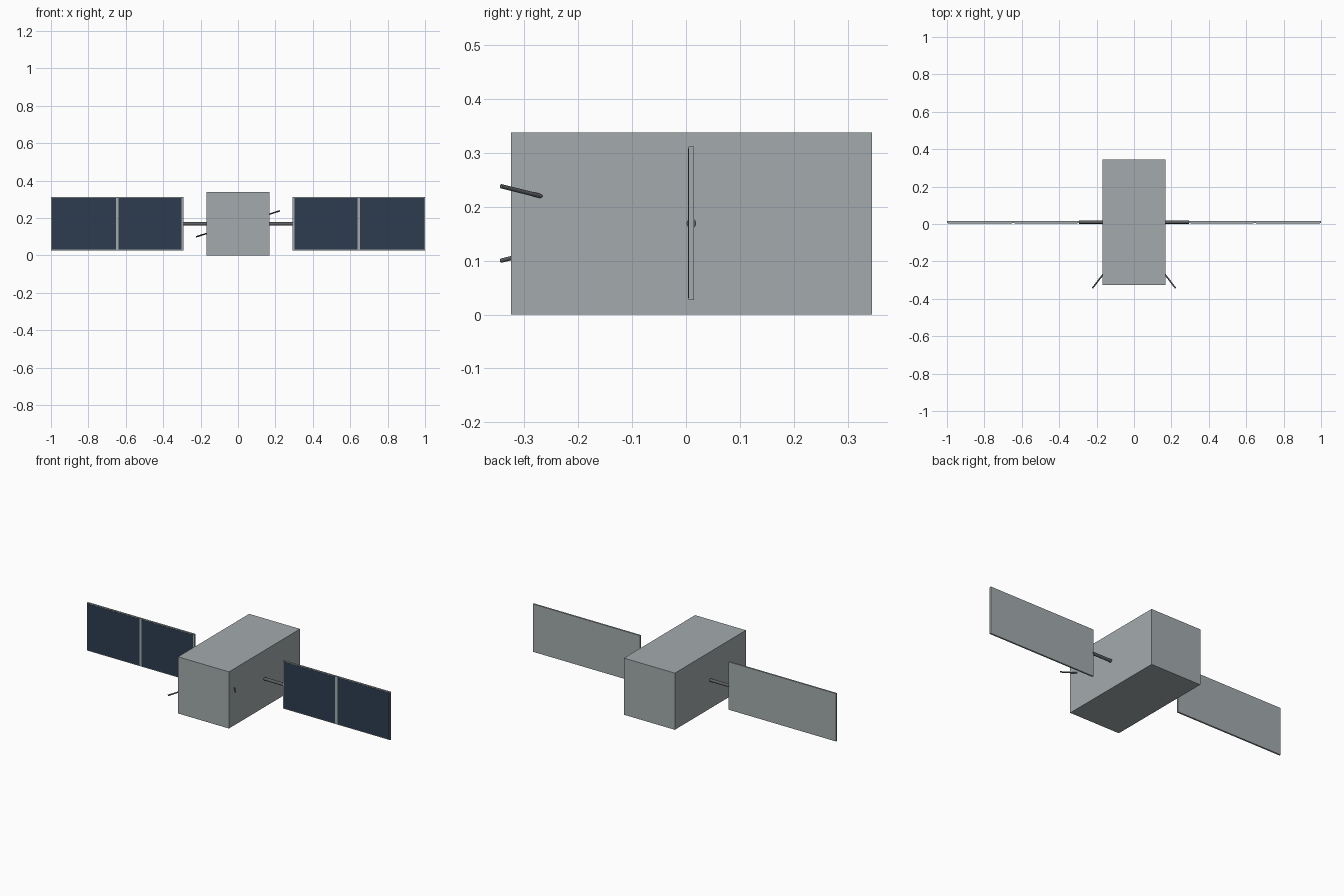
import bpy
from mathutils import Vector

if "Cube" in bpy.data.objects:
    bpy.data.objects.remove(bpy.data.objects["Cube"], do_unlink=True)


def material(name, rgb):
    mat = bpy.data.materials.new(name)
    mat.use_nodes = True
    mat.diffuse_color = (*rgb, 1)
    mat.node_tree.nodes["Principled BSDF"].inputs["Base Color"].default_value = (*rgb, 1)
    return mat


silver = material("silver grey", (0.37, 0.41, 0.42))
navy = material("solar navy", (0.026, 0.045, 0.08))
dark = material("dark grey metal", (0.11, 0.115, 0.12))


def box(name, low, high, mat):
    low, high = Vector(low), Vector(high)
    bpy.ops.mesh.primitive_cube_add(size=1, location=(low + high) / 2)
    obj = bpy.context.object
    obj.name = name
    obj.scale = high - low
    bpy.ops.object.transform_apply(location=False, rotation=False, scale=True)
    obj.data.materials.append(mat)


def rod(name, start, end, radius, mat):
    start, end = Vector(start), Vector(end)
    axis = end - start
    bpy.ops.mesh.primitive_cylinder_add(
        vertices=16, radius=radius, depth=axis.length, location=(start + end) / 2,
        rotation=axis.to_track_quat("Z", "Y").to_euler())
    obj = bpy.context.object
    obj.name = name
    bpy.ops.object.shade_smooth_by_angle()
    obj.data.materials.append(mat)


# Main body
MID_Z = 0.169
PANEL_Y = 0.01
box("body", (-0.168, -0.325, 0), (0.168, 0.345, 2 * MID_Z), silver)

for side, s in (("left", 1), ("right", -1)):
    # Solar wing: arm, backing panel and two thin cell plates
    rod(f"{side}_arm", (s * 0.15, PANEL_Y, MID_Z), (s * 0.295, PANEL_Y, MID_Z), 0.009, dark)
    x0, x1 = sorted((s * 0.292, s))
    box(f"{side}_panel", (x0, 0.005, 0.027), (x1, 0.015, 0.312), silver)
    for part, inner, outer in (("inner", 0.301, 0.638), ("outer", 0.653, 0.995)):
        x0, x1 = sorted((s * inner, s * outer))
        box(f"{side}_{part}_cells", (x0, 0.004, 0.031), (x1, 0.007, 0.308), navy)

    # Antenna, tilted up on one side and down on the other
    rod(f"{side}_antenna", (s * 0.16, -0.262, MID_Z + s * 0.049),
        (s * 0.222, -0.343, MID_Z + s * 0.069), 0.004, dark)
